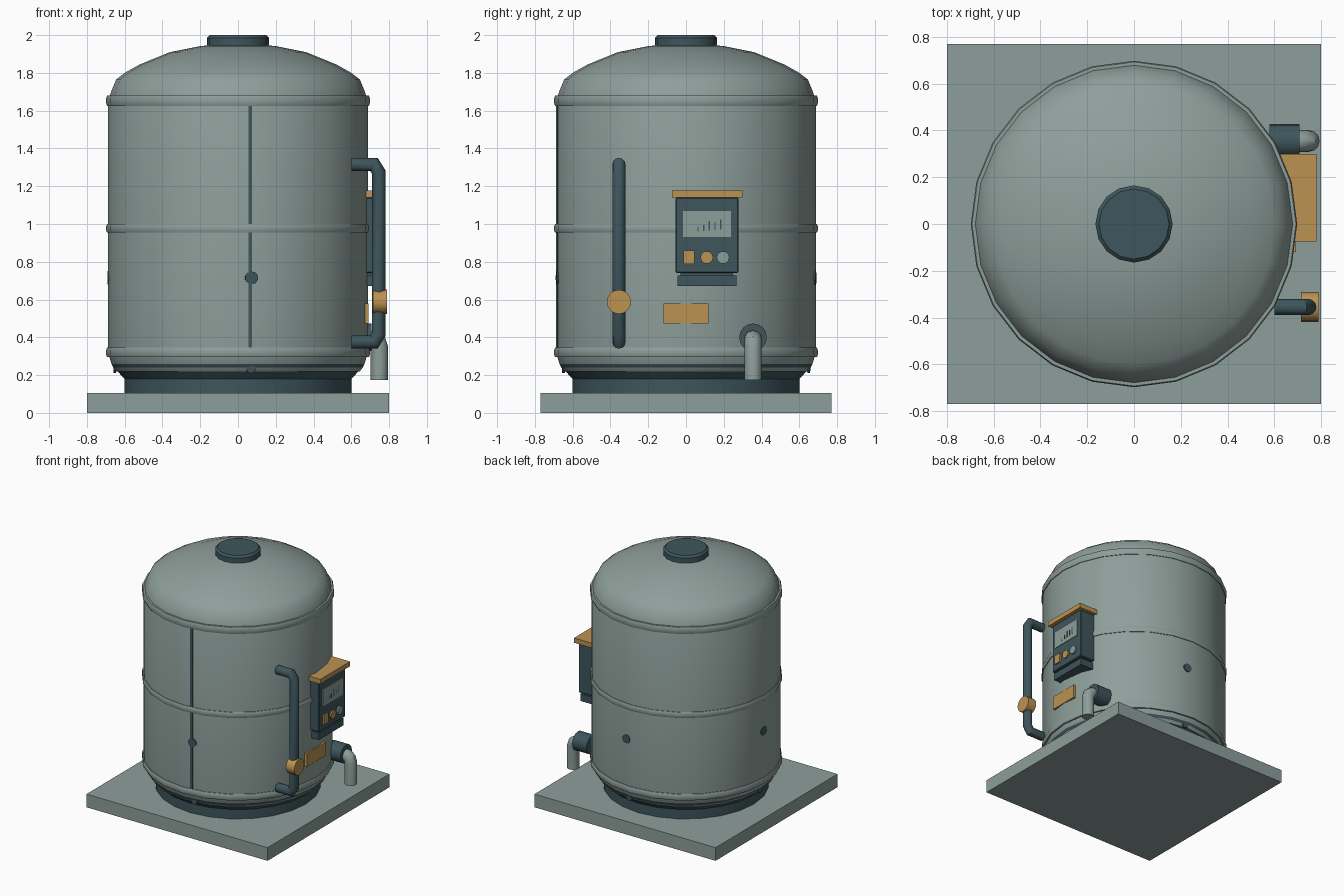
import bpy, bmesh, math
from mathutils import Vector, Matrix

if "Cube" in bpy.data.objects:
    bpy.data.objects.remove(bpy.data.objects["Cube"])

def mat(name, rgb):
    m = bpy.data.materials.new(name)
    m.diffuse_color = (*rgb, 1)
    m.use_nodes = True
    m.node_tree.nodes["Principled BSDF"].inputs["Base Color"].default_value = m.diffuse_color
    return m

GREY = mat("sage_grey", (0.27, 0.345, 0.325))
DARK = mat("dark_teal", (0.048, 0.092, 0.108))
OCHRE = mat("ochre", (0.50, 0.29, 0.085))

def finish(name, bm, *mats, smooth=True):
    bmesh.ops.recalc_face_normals(bm, faces=bm.faces)
    me = bpy.data.meshes.new(name)
    bm.to_mesh(me)
    bm.free()
    ob = bpy.data.objects.new(name, me)
    bpy.context.collection.objects.link(ob)
    for m in mats:
        me.materials.append(m)
    if smooth:
        bpy.ops.object.select_all(action='DESELECT')
        ob.select_set(True)
        bpy.context.view_layer.objects.active = ob
        bpy.ops.object.shade_smooth_by_angle(angle=math.radians(35))
    return ob

def box(name, lo, hi, m, bevel=0):
    bm = bmesh.new()
    bmesh.ops.create_cube(bm, size=1)
    lo, hi = Vector(lo), Vector(hi)
    for v in bm.verts:
        v.co = Vector([(lo[i] + hi[i]) / 2 + v.co[i] * (hi[i] - lo[i]) for i in range(3)])
    if bevel:
        bmesh.ops.bevel(bm, geom=bm.edges[:], offset=bevel, segments=1, affect='EDGES')
    return finish(name, bm, m, smooth=False)

def lathe(name, profile, n, *mats, rule=None):
    """Spin (radius, z) points about z, closing both ends."""
    bm = bmesh.new()
    rings = [[bm.verts.new((r * math.cos(2 * math.pi * i / n), r * math.sin(2 * math.pi * i / n), z))
              for i in range(n)] for r, z in profile]
    for a, b in zip(rings, rings[1:]):
        for i in range(n):
            bm.faces.new((a[i], a[(i + 1) % n], b[(i + 1) % n], b[i]))
    bm.faces.new(rings[0])
    bm.faces.new(rings[-1])
    if rule:
        for f in bm.faces:
            f.material_index = rule(f.calc_center_median())
    return finish(name, bm, *mats)

def tube(name, path, r, n, m):
    """Round pipe along a path lying in an x-z plane, mitred at the bends."""
    pts = [Vector(p) for p in path]
    bm = bmesh.new()
    rings = []
    side = Vector((0, 1, 0))
    for i, p in enumerate(pts):
        d0 = (p - pts[max(i - 1, 0)]).normalized()
        d1 = (pts[min(i + 1, len(pts) - 1)] - p).normalized()
        t = (d0 + d1).normalized()
        up = t.cross(side)
        k = 1 / max(0.5, t.dot(d1 if d1.length else d0))
        rings.append([bm.verts.new(p + side * r * math.cos(a) + up * r * k * math.sin(a))
                      for a in [2 * math.pi * j / n for j in range(n)]])
    for a, b in zip(rings, rings[1:]):
        for i in range(n):
            bm.faces.new((a[i], a[(i + 1) % n], b[(i + 1) % n], b[i]))
    bm.faces.new(rings[0])
    bm.faces.new(rings[-1])
    return finish(name, bm, m)

def disc_x(name, x0, x1, y, z, r, n, m):
    return tube(name, [(x0, y, z), (x1, y, z)], r, n, m)

# Base slab and plinth
box("base_slab", (-0.8, -0.77, 0), (0.8, 0.77, 0.105), GREY)
lathe("plinth", [(0.6, 0.1), (0.6, 0.18), (0.64, 0.222)], 24, DARK)

# Tank shell with a dark ring low on the tapered foot
lathe("tank", [(0.645, 0.22), (0.66, 0.24), (0.67, 0.26), (0.685, 0.31), (0.688, 0.34),
               (0.688, 1.65), (0.672, 1.70), (0.645, 1.765), (0.60, 1.80), (0.52, 1.845),
               (0.36, 1.91), (0.2, 1.942), (0.1, 1.95)], 24, GREY, DARK,
      rule=lambda c: int(0.24 < c.z < 0.26 and c.length > 0.5))

# Hoops round the tank
for name, z, h in (("lower_hoop", 0.32, 0.025), ("middle_hoop", 0.977, 0.023), ("upper_hoop", 1.652, 0.027)):
    lathe(name, [(0.68, z - h), (0.693, z - h), (0.698, z - h * 0.5), (0.698, z + h * 0.5),
                 (0.693, z + h), (0.68, z + h)], 24, GREY)

# Lid
lathe("lid", [(0.165, 1.93), (0.165, 1.985), (0.15, 2.0)], 16, DARK)

# Vertical seam on the front
for i, (a, b) in enumerate(((0.345, 0.955), (1.0, 1.625))):
    box(f"front_seam_{i}", (0.055, -0.6835, a), (0.075, -0.67, b), DARK)

# Small plugs round the tank, low bolts on the foot
for i in range(1, 4):
    ang = math.radians((0, 86, 180, 276)[i])
    d = Vector((math.cos(ang), math.sin(ang), 0))
    for part, z, r, rad in (("plug", 0.715, 0.684, 0.035), ("foot_bolt", 0.235, 0.652, 0.025)):
        bm = bmesh.new()
        bmesh.ops.create_cone(bm, cap_ends=True, segments=10, radius1=rad, radius2=rad, depth=0.012,
                              matrix=Matrix.Translation(d * r + Vector((0, 0, z)))
                              @ d.to_track_quat('Z', 'Y').to_matrix().to_4x4())
        finish(f"{part}_{i}", bm, DARK)

# Sight pipe with its valve wheel
Y = -0.355
tube("sight_pipe", [(0.6, Y, 1.315), (0.72, Y, 1.315), (0.745, Y, 1.275),
                    (0.745, Y, 0.415), (0.72, Y, 0.375), (0.6, Y, 0.375)], 0.035, 12, DARK)
disc_x("valve_wheel", 0.715, 0.79, Y, 0.588, 0.064, 16, OCHRE)

# Outlet collar and spout
disc_x("outlet_collar", 0.58, 0.707, 0.355, 0.4, 0.073, 16, DARK)
tube("outlet_spout", [(0.68, 0.355, 0.39), (0.715, 0.355, 0.39), (0.738, 0.355, 0.375),
                      (0.748, 0.355, 0.345), (0.748, 0.355, 0.175)], 0.046, 12, GREY)

# Control box, canopy and lower tray
box("control_box", (0.6, -0.055, 0.74), (0.755, 0.278, 1.14), DARK, 0.006)
box("control_canopy", (0.6, -0.075, 1.14), (0.78, 0.3, 1.178), OCHRE)
box("control_tray", (0.6, -0.045, 0.672), (0.745, 0.268, 0.728), DARK)
box("tray_neck", (0.6, -0.03, 0.72), (0.735, 0.25, 0.745), DARK)

# Screen with bar marks, then the buttons
box("screen", (0.75, -0.015, 0.932), (0.76, 0.237, 1.068), GREY)
for i, h in enumerate((0.02, 0.03, 0.05, 0.045, 0.06)):
    y = 0.06 + i * 0.03
    box(f"screen_bar_{i}", (0.757, y, 0.96 + i * 0.003), (0.762, y + 0.007, 0.965 + h), DARK)
box("square_button", (0.75, -0.014, 0.787), (0.768, 0.044, 0.86), OCHRE)
disc_x("round_button", 0.75, 0.768, 0.11, 0.823, 0.034, 10, OCHRE)
disc_x("grey_button", 0.75, 0.768, 0.196, 0.823, 0.034, 10, GREY)

# Rating plate
box("rating_plate", (0.66, -0.12, 0.472), (0.692, 0.12, 0.58), OCHRE)
